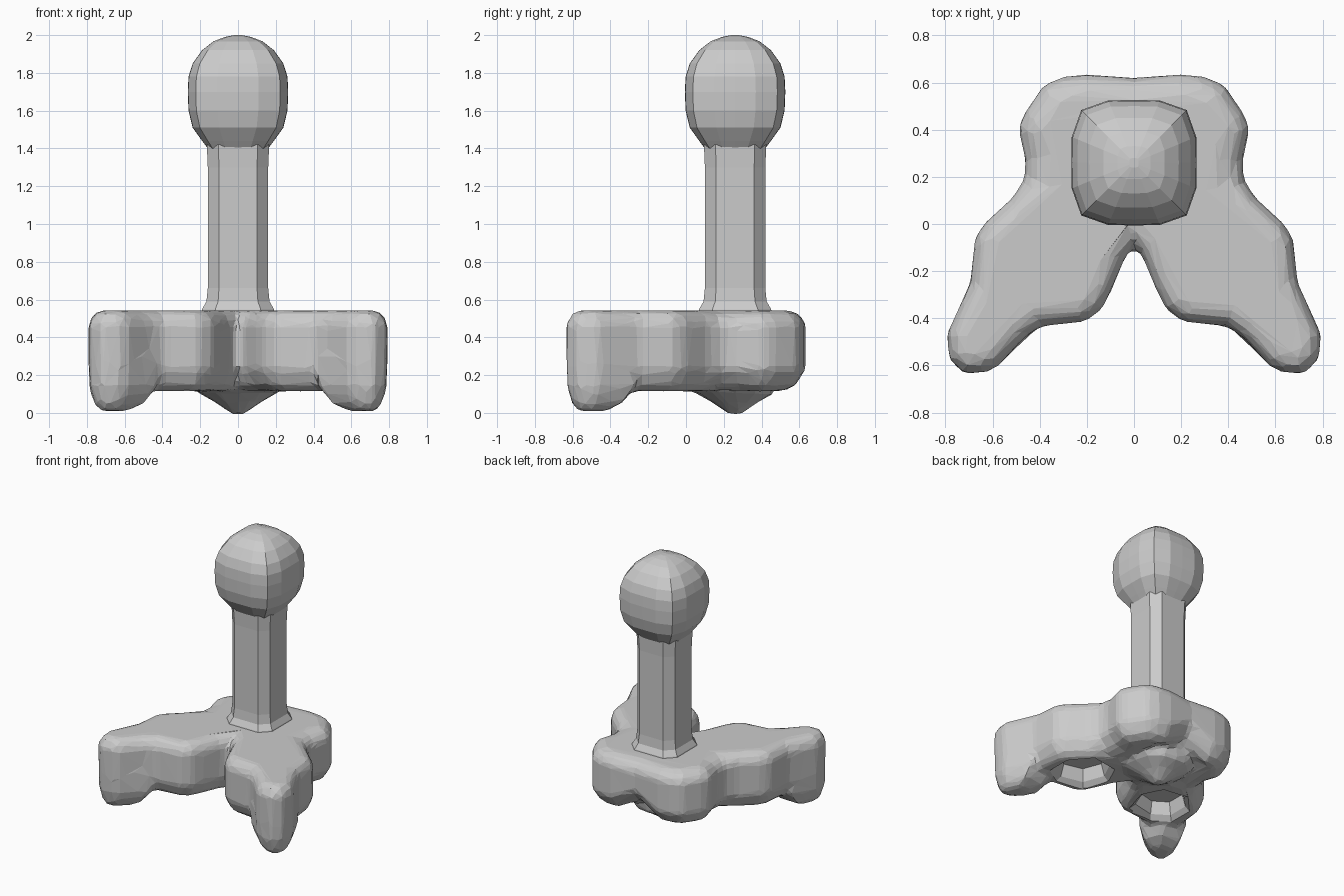
import bpy, bmesh, math
from mathutils import Vector

if "Cube" in bpy.data.objects:
    bpy.data.objects.remove(bpy.data.objects["Cube"])


def loft(bm, rings):
    """Skin a stack of equal-length point rings and cap both ends."""
    loops = [[bm.verts.new(p) for p in r] for r in rings]
    n = len(loops[0])
    faces = [bm.faces.new((a[i], a[(i + 1) % n], b[(i + 1) % n], b[i]))
             for a, b in zip(loops, loops[1:]) for i in range(n)]
    faces += [bm.faces.new(loops[0][::-1]), bm.faces.new(loops[-1])]
    bmesh.ops.recalc_face_normals(bm, faces=faces)


def inset(outline, d):
    """Offset a counter-clockwise outline inward by d, more around the rear lobes."""
    pts = [Vector(p) for p in outline]
    res = []
    for i, p in enumerate(pts):
        e1 = (p - pts[i - 1]).normalized()
        e2 = (pts[(i + 1) % len(pts)] - p).normalized()
        n1, n2 = Vector((-e1.y, e1.x)), Vector((-e2.y, e2.x))
        k = 1.0
        if d > 0 and p.y > 0.15:
            k = 1.8 if p.y < 0.35 else 1.4
        res.append(p + (n1 + n2) * d * k / max(0.5, 1 + n1.dot(n2)))
    return res


def scaled_pair(bm, shape, mid, levels):
    """Loft a plan shape scaled about mid at each (scale, z), on both sides."""
    mid = Vector(mid)
    for side in (1, -1):
        rings = []
        for k, z in levels:
            ring = [mid + (Vector(p) - mid) * k for p in shape]
            rings.append([(p.x * side, p.y, z) for p in ring])
        loft(bm, rings)


def soft_square(hw, z, n, power=4.0, cy=0.26):
    """Rounded-square ring around the post axis."""
    res = []
    for i in range(n):
        a = 2 * math.pi * i / n
        c, s = math.cos(a), math.sin(a)
        r = hw / (abs(c) ** power + abs(s) ** power) ** (1 / power)
        res.append((r * c, cy + r * s, z))
    return res


def chamfered_square(hw, z, flat=0.63, cy=0.26):
    """Eight-sided ring with wide flats and cut corners."""
    quarter = [(hw, -hw * flat), (hw, hw * flat)]
    res = []
    for _ in range(4):
        res += [(x, cy + y, z) for x, y in quarter]
        quarter = [(-y, x) for x, y in quarter]
    return res


def make_object(name, bm):
    me = bpy.data.meshes.new(name)
    bm.to_mesh(me)
    bm.free()
    ob = bpy.data.objects.new(name, me)
    bpy.context.collection.objects.link(ob)
    return ob


# Base slab: forked outline with rounded rims and a notch under the rear
half = [(0, -0.085), (0.04, -0.135), (0.1, -0.28), (0.14, -0.36), (0.21, -0.41),
        (0.4, -0.43), (0.47, -0.48), (0.58, -0.6), (0.63, -0.625), (0.72, -0.63),
        (0.78, -0.57), (0.79, -0.47), (0.69, -0.25), (0.67, -0.06), (0.63, 0.0),
        (0.51, 0.11), (0.46, 0.19), (0.455, 0.27), (0.485, 0.4), (0.465, 0.46),
        (0.38, 0.585), (0.3, 0.62), (0.2, 0.63), (0, 0.615)]
outline = half + [(-x, y) for x, y in half[-2:0:-1]]
base = bmesh.new()
rings = []
for d, z in ((0.08, 0.115), (0.035, 0.145), (-0.004, 0.23), (-0.004, 0.47),
             (0.02, 0.52), (0.06, 0.543)):
    rings.append([(p.x, p.y, z + (0.1 if z < 0.3 and abs(p.x) < 0.02 and p.y > 0.4 else 0))
                  for p in inset(outline, d)])
loft(base, rings)

# Front feet under the fork tips
foot = [(0.42, -0.45), (0.58, -0.6), (0.63, -0.625), (0.72, -0.63), (0.78, -0.57),
        (0.79, -0.47), (0.7, -0.27), (0.49, -0.28)]
scaled_pair(base, foot, (0.69, -0.53), ((1.0, 0.3), (1.0, 0.14), (0.76, 0.055), (0.42, 0.01)))

# Blunt rear foot below the post
loft(base, [soft_square(r, z, 12, 2.5) for r, z in
            ((0.22, 0.2), (0.21, 0.105), (0.12, 0.055), (0.05, 0.005), (0.02, -0.012))])

# Hollows in the underside of the fork arms
hollow = bmesh.new()
recess = [(0.15, -0.1), (0.21, -0.3), (0.42, -0.33), (0.55, -0.25), (0.55, -0.06),
          (0.42, 0.08), (0.22, 0.05)]
scaled_pair(hollow, recess, (0.36, -0.13), ((1.05, 0.03), (1.0, 0.13), (0.85, 0.27)))
cutter = make_object("hollow_cutter", hollow)
cutter.hide_render = True
cutter.hide_viewport = True

# Fuse the base, hollow it and facet it
ob = make_object("forked_base", base)
m = ob.modifiers.new("fuse", 'REMESH')
m.mode = 'VOXEL'
m.voxel_size = 0.025
m = ob.modifiers.new("hollow", 'BOOLEAN')
m.operation = 'DIFFERENCE'
m.object = cutter
m = ob.modifiers.new("soften", 'SMOOTH')
m.factor = 0.5
m.iterations = 3
m = ob.modifiers.new("facet", 'DECIMATE')
m.ratio = 0.1

# Eight-sided post with a small flared foot
post = bmesh.new()
loft(post, [chamfered_square(r, z) for r, z in
            ((0.2, 0.51), (0.19, 0.55), (0.167, 0.59), (0.16, 0.66),
             (0.16, 1.3), (0.165, 1.42))])
make_object("post", post)

# Knob: rounded square in plan, round from front and side
knob = bmesh.new()
loft(knob, [soft_square(r, z, 16, 4.0) for r, z in
            ((0.16, 1.4), (0.19, 1.44), (0.24, 1.51), (0.262, 1.6), (0.266, 1.7),
             (0.262, 1.78), (0.24, 1.85), (0.19, 1.92), (0.13, 1.967),
             (0.07, 1.99), (0.02, 2.0))])
make_object("knob", knob)
